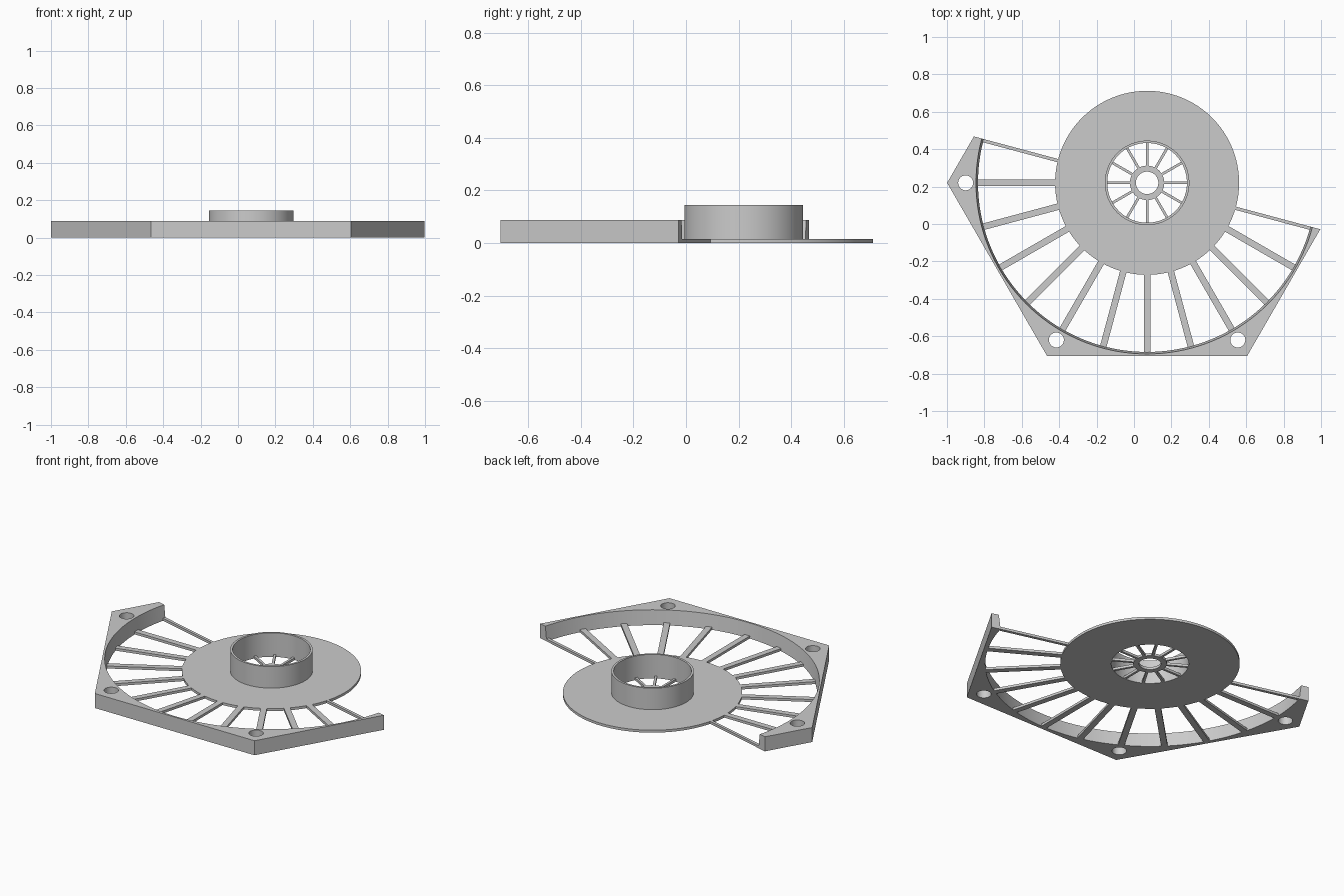
import bpy, bmesh, math
from mathutils import Matrix, Vector

if "Cube" in bpy.data.objects:
    bpy.data.objects.remove(bpy.data.objects["Cube"])

CX, CY = 0.07, 0.22          # common centre of disc, hub and frame
PLATE = 0.015                # thickness of disc and spokes
FRAME_H = 0.088
APOTHEM = 0.926              # hexagonal outline of the frame

grey = bpy.data.materials.new("light_grey")
grey.diffuse_color = (0.6, 0.6, 0.6, 1)
grey.use_nodes = True
grey.node_tree.nodes["Principled BSDF"].inputs["Base Color"].default_value = grey.diffuse_color


def finish(bm, name):
    bmesh.ops.recalc_face_normals(bm, faces=bm.faces)
    me = bpy.data.meshes.new(name)
    bm.to_mesh(me)
    bm.free()
    me.materials.append(grey)
    ob = bpy.data.objects.new(name, me)
    ob.location = (CX, CY, 0)
    bpy.context.collection.objects.link(ob)
    return ob


def smooth(ob):
    bpy.ops.object.select_all(action='DESELECT')
    ob.select_set(True)
    bpy.context.view_layer.objects.active = ob
    bpy.ops.object.shade_smooth_by_angle(angle=math.radians(30))


def sweep(name, profile, angles, closed):
    """Turn a four-point (radius, z) section around the z axis."""
    bm = bmesh.new()
    rings = [[bm.verts.new((r * math.cos(a), r * math.sin(a), z)) for r, z in profile(a)]
             for a in angles]
    n = len(rings)
    for i in range(n if closed else n - 1):
        p, q = rings[i], rings[(i + 1) % n]
        for j in range(4):
            k = (j + 1) % 4
            bm.faces.new((p[j], p[k], q[k], q[j]))
    if not closed:
        bm.faces.new(rings[0])
        bm.faces.new(rings[-1])
    return finish(bm, name)


def tube(name, r0, r1, z0, z1, n=96):
    ob = sweep(name, lambda a: [(r0, z0), (r1, z0), (r1, z1), (r0, z1)],
               [2 * math.pi * i / n for i in range(n)], True)
    smooth(ob)


def spokes(name, items, r0, r1, height):
    """items: (angle in degrees, low side, high side)."""
    bm = bmesh.new()
    for deg, lo, hi in items:
        m = (Matrix.Rotation(math.radians(deg), 4, 'Z')
             @ Matrix.Translation(((r0 + r1) / 2, (lo + hi) / 2, height / 2))
             @ Matrix.Diagonal((r1 - r0, hi - lo, height, 1)))
        bmesh.ops.create_cube(bm, size=1, matrix=m)
    finish(bm, name)


# Disc, upright collar and centre hub
tube("disc", 0.213, 0.492, 0, PLATE)
tube("collar", 0.213, 0.226, 0, 0.145)
tube("hub", 0.06, 0.092, 0, PLATE, 64)

# Inner spokes join hub to collar
spokes("inner_spokes", [(30 * i, -0.007, 0.007) for i in range(12)], 0.088, 0.216, PLATE)

# Outer spokes, with half-width ones along the cut line
W = 0.0175
outer = [(180 + 15 * i, -W, W) for i in range(11)] + [(165, 0, W), (345, -W, 0)]
spokes("outer_spokes", outer, 0.485, 0.908, PLATE)


# Half hexagonal frame with a slightly flared round inner wall
def frame_section(a):
    off = math.radians(math.degrees(a) % 60 - 30)
    r = APOTHEM / math.cos(off)
    return [(0.904, 0), (r, 0), (r, FRAME_H), (0.915, FRAME_H)]


frame = sweep("frame", frame_section,
              [math.radians(165 + 2.5 * i) for i in range(73)], False)

# Bolt holes in the three frame corners
bm = bmesh.new()
for deg in (180, 240, 300):
    a = math.radians(deg)
    bmesh.ops.create_cone(bm, cap_ends=True, segments=40, radius1=0.04, radius2=0.04, depth=0.4,
                          matrix=Matrix.Translation((0.97 * math.cos(a), 0.97 * math.sin(a), 0)))
cutter = finish(bm, "hole_cutter")
cutter.hide_render = True
mod = frame.modifiers.new("bolt_holes", 'BOOLEAN')
mod.operation = 'DIFFERENCE'
mod.solver = 'EXACT'
mod.object = cutter
bpy.context.view_layer.objects.active = frame
frame.select_set(True)
bpy.ops.object.modifier_apply(modifier=mod.name)
bpy.data.objects.remove(cutter)
smooth(frame)
